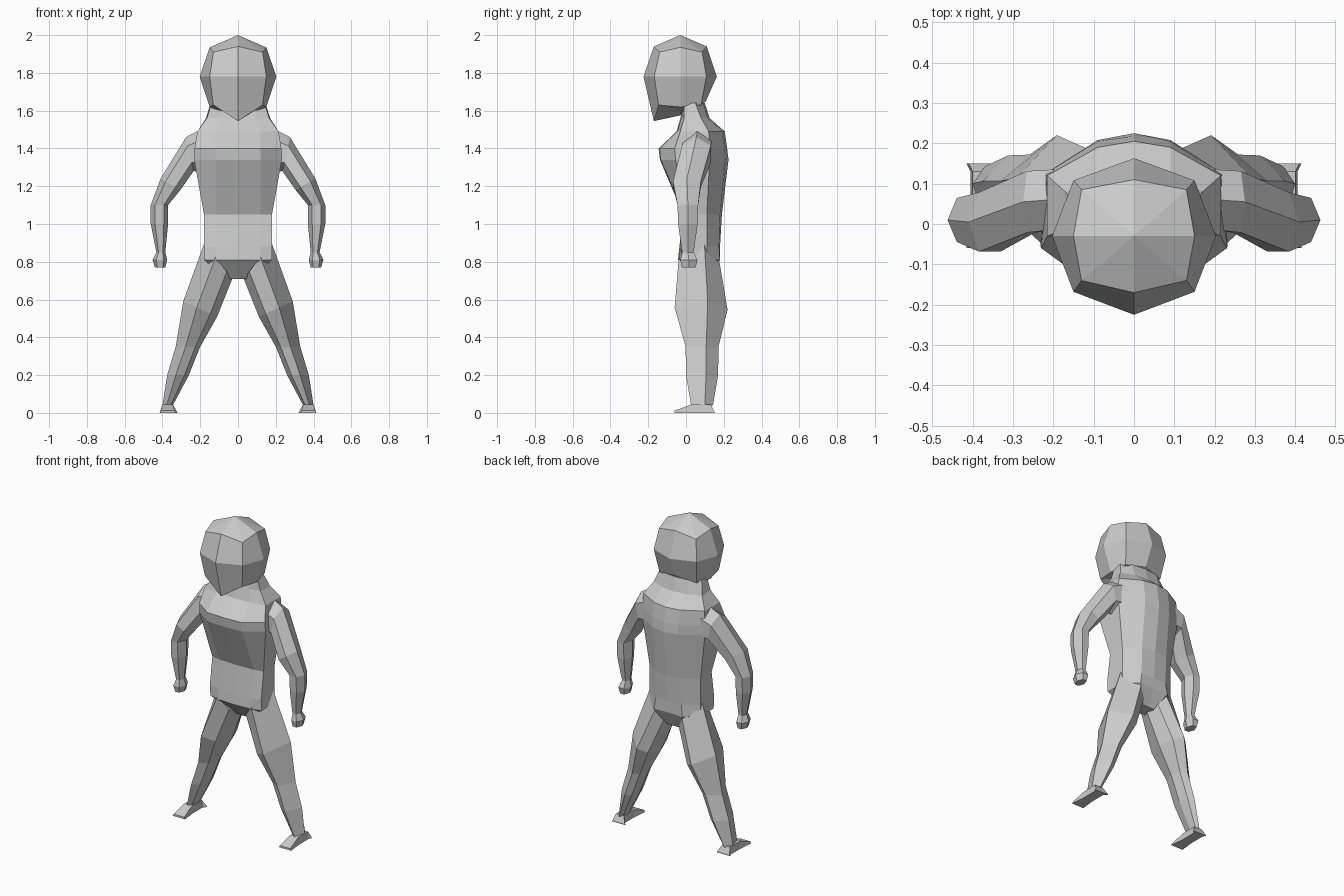
import bpy, bmesh
from math import cos, sin, tau


def finish(name, bm):
    bmesh.ops.recalc_face_normals(bm, faces=bm.faces)
    mesh = bpy.data.meshes.new(name)
    bm.to_mesh(mesh)
    bm.free()
    ob = bpy.data.objects.new(name, mesh)
    bpy.context.collection.objects.link(ob)
    return ob


def loft(name, rings):
    """Skin equal-sized rings of points and cap both ends."""
    bm = bmesh.new()
    loops = [[bm.verts.new(p) for p in r] for r in rings]
    n = len(loops[0])
    for a, b in zip(loops, loops[1:]):
        for i in range(n):
            j = (i + 1) % n
            bm.faces.new((a[i], a[j], b[j], b[i]))
    for end in (loops[0], loops[-1]):
        mid = sum((v.co for v in end), end[0].co * 0) / n
        c = bm.verts.new(mid)
        for i in range(n):
            bm.faces.new((end[i], end[(i + 1) % n], c))
    bmesh.ops.remove_doubles(bm, verts=bm.verts, dist=0.0005)
    return finish(name, bm)


def full_ring(half):
    """Mirror a front-centre to back-centre half outline into a ring."""
    return half + [(-x, y, z) for x, y, z in half[-2:0:-1]]


def mirror(ob):
    ob.modifiers.new("Mirror", 'MIRROR').use_axis[0] = True


def limb(name, stations, section):
    """Stations: outer x,z, inner x,z, centre y, half depth.
    Section: (0 outer .. 1 inner, -1 front .. 1 back)."""
    rings = [[(xo + (xi - xo) * t, y + d * s, zo + (zi - zo) * t) for t, s in section]
             for xo, zo, xi, zi, y, d in stations]
    mirror(loft(name, rings))


# Head: rounded block with a pointed chin and hollow jaw
head = [
    [(0, -.03, 2.0)] * 5,
    [(0, -.17, 1.94), (.13, -.14, 1.91), (.15, -.03, 1.935), (.13, .085, 1.91), (0, .11, 1.94)],
    [(0, -.225, 1.78), (.15, -.168, 1.78), (.203, -.03, 1.78), (.15, .108, 1.78), (0, .163, 1.78)],
    [(0, -.17, 1.545), (.13, -.145, 1.63), (.15, -.03, 1.62), (.13, .08, 1.63), (0, .105, 1.65)],
    [(0, -.03, 1.575), (.09, -.025, 1.6), (.13, -.01, 1.61), (.10, .06, 1.62), (0, .08, 1.63)],
]
loft("head", [full_ring(h) for h in head])

# Torso: z, front y, front corner x, side front x/y, side back x/y, back corner x/y, back y
torso = [
    (1.64, -.01, .08, .14, -.01, .145, .05, .09, .09, .10),
    (1.56, -.03, .09, .165, -.01, .17, .08, .09, .115, .125),
    (1.49, -.05, .12, .215, -.03, .215, .12, .09, .19, .205),
    (1.40, -.145, .12, .23, -.06, .22, .125, .09, .205, .218),
    (1.34, -.138, .12, .232, -.055, .22, .125, .09, .208, .225),
    (1.05, -.015, .12, .18, 0, .18, .11, .09, .18, .19),
    (.88, -.035, .12, .18, -.025, .18, .11, .09, .175, .18),
    (.81, -.042, .12, .18, -.02, .18, .11, .10, .18, .175),
    (.71, .04, .04, .05, .06, .05, .11, .04, .13, .13),
]
rings = []
for z, f, cx, sx, sy, tx, ty, bx, by, b in torso:
    rings.append(full_ring([(0, f, z), (cx, f + .005, z), (sx, sy, z),
                            (tx, ty, z), (bx, by, z), (0, b, z)]))
loft("torso", rings)

# Arms with hands
hexagon = [((1 - cos(tau * k / 6)) / 2, sin(tau * k / 6)) for k in range(6)]
limb("arms", [
    (.14, 1.53, .14, 1.27, .065, .085),
    (.275, 1.46, .235, 1.28, .055, .088),
    (.41, 1.24, .305, 1.18, .005, .085),
    (.462, 1.10, .37, 1.10, .01, .063),
    (.462, 1.00, .37, 1.00, .01, .060),
    (.432, .85, .385, .85, .01, .035),
    (.452, .81, .375, .81, .015, .052),
    (.44, .77, .385, .77, .015, .042),
], hexagon)

# Legs: ridge down the front, outside and back
limb("legs", [
    (.178, .90, .03, .71, .07, .108),
    (.29, .59, .11, .51, .08, .14),
    (.33, .35, .20, .35, .085, .087),
    (.375, .20, .26, .20, .085, .085),
    (.40, .04, .345, .04, .085, .058),
], [(0, .25), (.4, -1), (.8, -.7), (1, .1), (.85, .75), (.55, 1)])

# Feet: flat wedges, toes forward
foot = []
for y, x0, x1, top in ((-.06, .335, .41, .012), (.03, .345, .40, .045),
                       (.13, .345, .40, .045), (.15, .325, .41, .008)):
    m = .005
    foot.append([(x0 - m, y, 0), (x1 + m, y, 0), (x1, y, top), (x0, y, top)])
mirror(loft("feet", foot))
